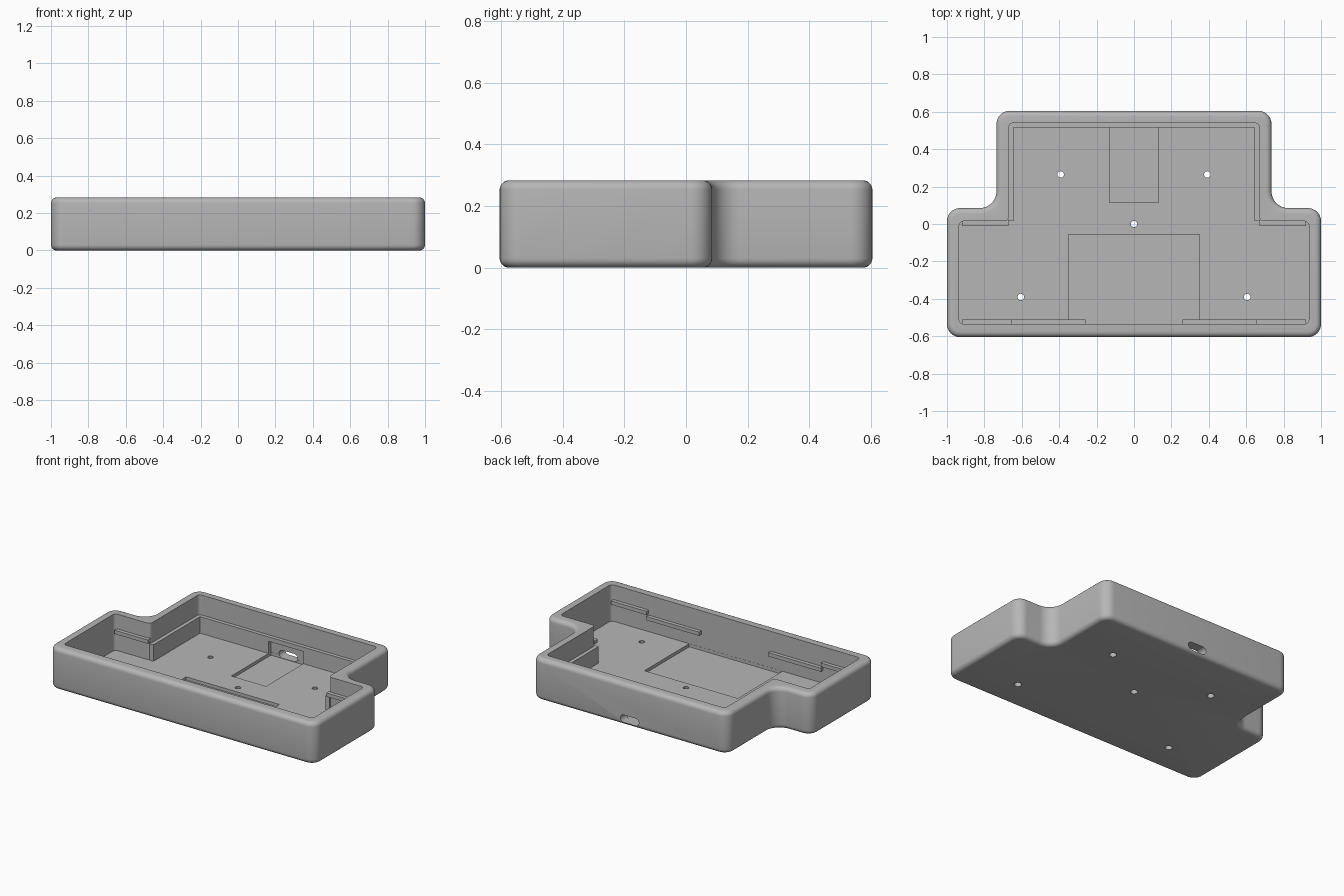
import bpy, bmesh, math
from mathutils import Vector, Matrix

cube = bpy.data.objects.get("Cube")
if cube:
    bpy.data.objects.remove(cube, do_unlink=True)

grey = bpy.data.materials.new("plain grey")
grey.use_nodes = True
colour = (0.47, 0.47, 0.47, 1)
grey.diffuse_color = colour
grey.node_tree.nodes["Principled BSDF"].inputs["Base Color"].default_value = colour

HEIGHT, FLOOR, POCKET_FLOOR = 0.283, 0.036, 0.015
LEDGE_TOP, TAB_TOP, TAB_THICK = 0.148, 0.183, 0.025


def finish(bm, name):
    bmesh.ops.recalc_face_normals(bm, faces=bm.faces)
    mesh = bpy.data.meshes.new(name)
    bm.to_mesh(mesh)
    bm.free()
    mesh.materials.append(grey)
    obj = bpy.data.objects.new(name, mesh)
    bpy.context.collection.objects.link(obj)
    return obj


def rounded(corners, steps=8):
    """Outline from (x, y, radius) corners, each replaced by an arc."""
    points = []
    for i, (x, y, r) in enumerate(corners):
        p = Vector((x, y))
        if r == 0:
            points.append(p)
            continue
        a = (Vector(corners[i - 1][:2]) - p).normalized()
        b = (Vector(corners[(i + 1) % len(corners)][:2]) - p).normalized()
        centre = p + (a + b) * r
        for k in range(steps + 1):
            t = k / steps * math.pi / 2
            points.append(centre - b * r * math.cos(t) - a * r * math.sin(t))
    return points


def prism(name, outline, z0, z1, edge_round=0):
    bm = bmesh.new()
    base = bm.faces.new([bm.verts.new((p[0], p[1], z0)) for p in outline])
    top = bmesh.ops.extrude_face_region(bm, geom=[base], use_keep_orig=True)["geom"]
    bmesh.ops.translate(bm, vec=(0, 0, z1 - z0),
                        verts=[v for v in top if isinstance(v, bmesh.types.BMVert)])
    bmesh.ops.recalc_face_normals(bm, faces=bm.faces)
    if edge_round:
        rims = [e for e in bm.edges if abs(e.verts[0].co.z - e.verts[1].co.z) < 1e-5]
        bmesh.ops.bevel(bm, geom=rims, offset=edge_round, segments=5, profile=0.5,
                        affect='EDGES')
    return finish(bm, name)


def box(name, x0, x1, y0, y1, z0, z1):
    return prism(name, [(x0, y0), (x1, y0), (x1, y1), (x0, y1)], z0, z1)


def cut(target, cutter):
    mod = target.modifiers.new("cut", 'BOOLEAN')
    mod.operation, mod.solver, mod.object = 'DIFFERENCE', 'EXACT', cutter
    with bpy.context.temp_override(object=target, active_object=target):
        bpy.ops.object.modifier_apply(modifier=mod.name)


def t_outline(wide, narrow, front, step, back, r_out, r_in):
    half = [(wide, front, r_out), (wide, step, r_out),
            (narrow, step, r_in), (narrow, back, r_out)]
    return rounded(half + [(-x, y, r) for x, y, r in reversed(half)])


# T-shaped tray with softened outside edges
tray = prism("tray", t_outline(1, 0.735, -0.605, 0.085, 0.605, 0.07, 0.09),
             0, HEIGHT, 0.03)
cavity = prism("cavity_cutter",
               t_outline(0.935, 0.67, -0.535, 0.015, 0.54, 0.025, 0.025), FLOOR, 0.4)

# Shallow pockets in the floor
front_pocket = box("front_pocket_cutter", -0.35, 0.35, -0.534, -0.055, POCKET_FLOOR, 0.06)
back_pocket = box("back_pocket_cutter", -0.13, 0.13, 0.115, 0.539, POCKET_FLOOR, 0.118)

# Slot for the cable through the back wall
port = prism("port_cutter", rounded([(-0.07, -0.026, 0.0259), (0.07, -0.026, 0.0259),
                                     (0.07, 0.026, 0.0259), (-0.07, 0.026, 0.0259)]),
             -0.7, -0.5)
port.data.transform(Matrix.Translation((0, 0, 0.044)) @ Matrix.Rotation(math.pi / 2, 4, 'X'))
cutters = [cavity, front_pocket, back_pocket, port]

# Screw holes, wider underneath
for x, y in [(0, 0), (0.392, 0.265), (-0.392, 0.265), (0.605, -0.39), (-0.605, -0.39)]:
    bm = bmesh.new()
    bmesh.ops.create_cone(bm, cap_ends=True, segments=24, radius1=0.025, radius2=0.015,
                          depth=0.06, matrix=Matrix.Translation((x, y, 0.02)))
    cutters.append(finish(bm, "screw_hole_cutter"))

for c in cutters:
    cut(tray, c)

# Ledge around the back part, open where the back pocket passes under it
ledge_half = [(0.645, 0.015), (0.675, 0.015), (0.675, 0.545)]
ledge = prism("back_ledge", ledge_half + [(-x, y) for x, y in reversed(ledge_half)]
              + [(-0.645, 0.515), (0.645, 0.515)], FLOOR - 0.005, LEDGE_TOP)
cut(ledge, box("ledge_gap_cutter", -0.13, 0.13, 0.4, 0.6, 0, 0.118))
cutters.append(bpy.data.objects["ledge_gap_cutter"])

# Thin support and retaining strips on the walls
for side, s in (("left", 1), ("right", -1)):
    def strip(name, xa, xb, y0, y1, top):
        box(side + name, min(s * xa, s * xb), max(s * xa, s * xb), y0, y1,
            top - TAB_THICK, top)
    strip("_front_support", 0.26, 0.655, -0.545, -0.51, LEDGE_TOP)
    strip("_front_tab", 0.655, 0.92, -0.545, -0.51, TAB_TOP)
    strip("_back_tab", 0.67, 0.92, -0.01, 0.025, TAB_TOP)

for c in cutters:
    bpy.data.objects.remove(c, do_unlink=True)

# Smooth rounded corners, keep hard edges crisp
bpy.ops.object.select_all(action='DESELECT')
tray.select_set(True)
bpy.context.view_layer.objects.active = tray
bpy.ops.object.shade_smooth_by_angle(angle=math.radians(30))
